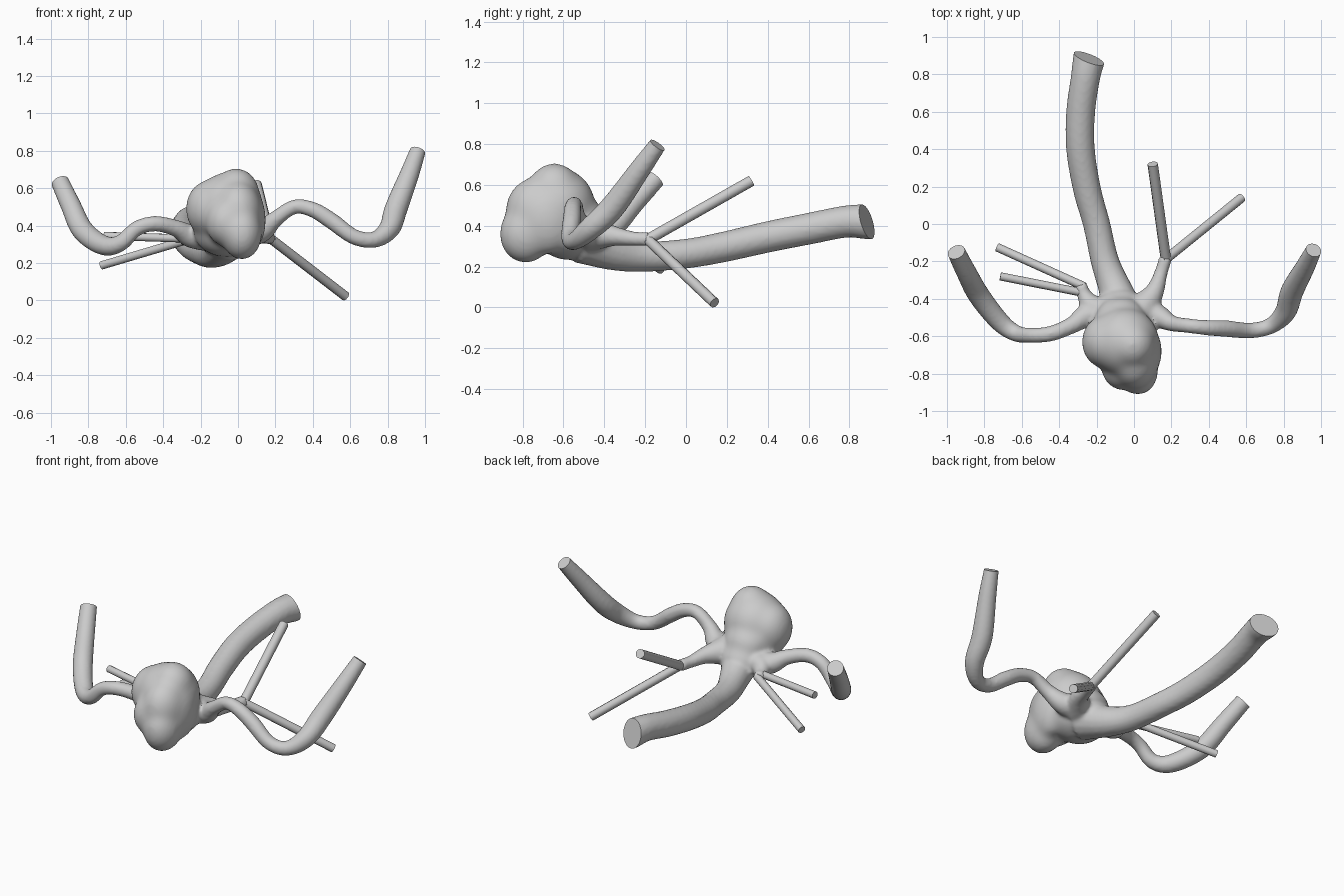
import bpy, bmesh
from mathutils import Vector, Matrix

if "Cube" in bpy.data.objects:
    bpy.data.objects.remove(bpy.data.objects["Cube"])


def new_object(name, bm):
    me = bpy.data.meshes.new(name)
    bm.to_mesh(me)
    bm.free()
    ob = bpy.data.objects.new(name, me)
    bpy.context.collection.objects.link(ob)
    return ob


def add_ball(bm, c, r):
    m = Matrix.Translation(c) @ Matrix.Diagonal((*r, 1))
    bmesh.ops.create_icosphere(bm, subdivisions=4, radius=1, matrix=m)


def spline(pts, steps=6):
    # Catmull-Rom through (x, y, z, radius) points
    p = [Vector(q) for q in pts]
    p = [2 * p[0] - p[1]] + p + [2 * p[-1] - p[-2]]
    out = []
    for i in range(1, len(p) - 2):
        a, b, c, d = p[i - 1:i + 3]
        for k in range(steps):
            t = k / steps
            out.append(0.5 * (2 * b + (c - a) * t + (2 * a - 5 * b + 4 * c - d) * t * t
                              + (3 * b - a - 3 * c + d) * t ** 3))
    return out + [p[-2]]


def add_tube(bm, pts, sides=16):
    # Sweep a ring along the points with a transported frame
    rings, ref = [], Vector((0.13, 0.2, 1))
    for i, q in enumerate(pts):
        t = (pts[min(i + 1, len(pts) - 1)].xyz - pts[max(i - 1, 0)].xyz).normalized()
        u = (ref - t * ref.dot(t)).normalized()
        ref, v = u, t.cross(u)
        rings.append([bm.verts.new(q.xyz + (Matrix.Rotation(6.2831853 * k / sides, 3, t) @ u) * q.w)
                      for k in range(sides)])
    for a, b in zip(rings, rings[1:]):
        for k in range(sides):
            n = (k + 1) % sides
            bm.faces.new((a[k], a[n], b[n], b[k]))
    bm.faces.new(rings[0][::-1])
    bm.faces.new(rings[-1])


def fuse(name, bm, voxel, smooth):
    # Weld overlapping parts into one smooth skin, returned as bmesh
    ob = new_object(name, bm)
    m = ob.modifiers.new("weld", 'REMESH')
    m.mode, m.voxel_size = 'VOXEL', voxel
    m = ob.modifiers.new("soften", 'SMOOTH')
    m.factor, m.iterations = 0.5, smooth
    me = bpy.data.meshes.new_from_object(ob.evaluated_get(bpy.context.evaluated_depsgraph_get()))
    out = bmesh.new()
    out.from_mesh(me)
    bpy.data.objects.remove(ob)
    bpy.data.meshes.remove(me)
    return out


def shade(ob):
    bpy.ops.object.select_all(action='DESELECT')
    ob.select_set(True)
    bpy.context.view_layer.objects.active = ob
    bpy.ops.object.shade_smooth_by_angle(angle=0.7)


# Lobed sac
bm = bmesh.new()
for c, r in [((-0.05, -0.63, 0.50), (0.185, 0.185, 0.185)),
             ((-0.01, -0.645, 0.57), (0.125, 0.13, 0.138)),
             ((-0.15, -0.63, 0.49), (0.13, 0.145, 0.155)),
             ((0.02, -0.785, 0.36), (0.11, 0.13, 0.145)),
             ((0.0, -0.73, 0.47), (0.13, 0.155, 0.17)),
             ((-0.06, -0.765, 0.42), (0.115, 0.125, 0.135)),
             ((0.06, -0.68, 0.43), (0.09, 0.14, 0.17)),
             ((-0.06, -0.57, 0.37), (0.18, 0.17, 0.14)),
             ((-0.07, -0.51, 0.42), (0.14, 0.12, 0.12)),
             ((-0.07, -0.47, 0.335), (0.14, 0.13, 0.11))]:
    add_ball(bm, c, r)
body = fuse("sac", bm, 0.015, 20)

# Main trunk, and the two curling arteries (tip first)
paths = [
    [(-0.24, 0.885, 0.42, 0.087), (-0.26, 0.78, 0.42, 0.079), (-0.285, 0.6, 0.385, 0.078),
     (-0.286, 0.4, 0.345, 0.077), (-0.25, 0.18, 0.295, 0.075), (-0.2, 0.0, 0.263, 0.073),
     (-0.155, -0.2, 0.25, 0.076), (-0.1, -0.35, 0.27, 0.09), (-0.05, -0.5, 0.33, 0.12)],
    [(-0.95, -0.15, 0.63, 0.05), (-0.895, -0.26, 0.51, 0.055), (-0.83, -0.38, 0.375, 0.059),
     (-0.72, -0.52, 0.295, 0.054), (-0.63, -0.585, 0.305, 0.045), (-0.54, -0.595, 0.385, 0.041),
     (-0.44, -0.585, 0.41, 0.042), (-0.33, -0.54, 0.385, 0.046), (-0.25, -0.49, 0.345, 0.065),
     (-0.12, -0.47, 0.34, 0.08)],
    [(0.96, -0.14, 0.795, 0.044), (0.915, -0.23, 0.67, 0.053), (0.845, -0.36, 0.49, 0.062),
     (0.81, -0.47, 0.385, 0.057), (0.73, -0.545, 0.325, 0.044), (0.62, -0.57, 0.34, 0.042),
     (0.5, -0.56, 0.425, 0.045), (0.4, -0.555, 0.485, 0.042), (0.3, -0.545, 0.5, 0.039),
     (0.2, -0.53, 0.435, 0.044), (0.12, -0.49, 0.37, 0.065), (0.0, -0.47, 0.36, 0.08)]]
# Short stems of the straight branches
stems = [
    [(0.17, -0.18, 0.335, 0.036), (0.145, -0.26, 0.337, 0.036), (0.11, -0.36, 0.35, 0.052),
     (0.04, -0.46, 0.36, 0.09)],
    [(-0.285, -0.325, 0.325, 0.034), (-0.265, -0.38, 0.325, 0.04), (-0.22, -0.44, 0.335, 0.065),
     (-0.12, -0.48, 0.34, 0.085)]]

cuts = []
for p in paths:
    a, b = Vector(p[0]), Vector(p[1])
    n = (a.xyz - b.xyz).normalized()
    tip = a.xyz + n * 0.05
    if p is paths[0]:  # the trunk's end face tilts
        n = Vector((0.34, 0.9, 0.26)).normalized()
    cuts.append((a.xyz, n, a.w))
    add_tube(body, [Vector((*tip, a.w))] + spline(p))
for p in stems:
    add_tube(body, spline(p))
bm = fuse("vessel", body, 0.011, 7)

# Cut the vessel tips flat
for co, n, r in cuts:
    near = {f for f in bm.faces if (f.calc_center_median() - co).length < r + 0.09}
    geom = list(near) + list({e for f in near for e in f.edges}) + list({v for f in near for v in f.verts})
    bmesh.ops.bisect_plane(bm, geom=geom, plane_co=co, plane_no=n, clear_outer=True)
    bmesh.ops.holes_fill(bm, edges=[e for e in bm.edges if e.is_boundary], sides=0)
bmesh.ops.recalc_face_normals(bm, faces=bm.faces)
shade(new_object("vessel_with_sac", bm))

# Straight thin branches
for name, a, b, r in [
        ("right_upper_branch", (0.172, -0.2, 0.325), (0.1, 0.32, 0.62), 0.028),
        ("right_lower_branch", (0.155, -0.2, 0.345), (0.575, 0.14, 0.022), 0.026),
        ("left_lower_branch", (-0.265, -0.335, 0.325), (-0.73, -0.125, 0.187), 0.023),
        ("left_upper_branch", (-0.26, -0.37, 0.33), (-0.715, -0.28, 0.345), 0.022)]:
    bm = bmesh.new()
    add_tube(bm, [Vector((*a, r)), Vector((*b, r))], sides=10)
    bmesh.ops.recalc_face_normals(bm, faces=bm.faces)
    shade(new_object(name, bm))
